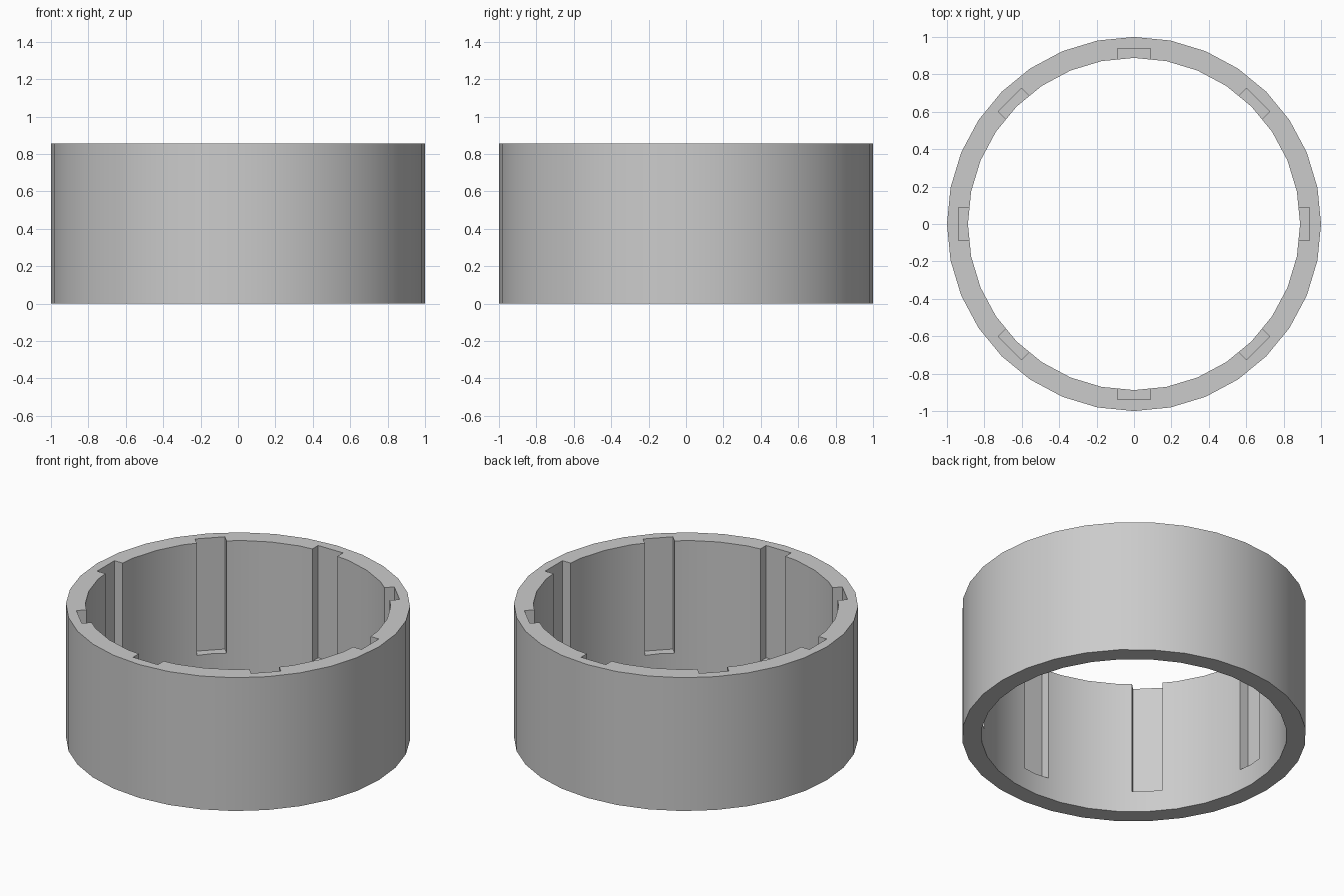
import bpy, bmesh, math
from mathutils import Matrix, Vector

SIDES, HEIGHT = 32, 0.855
OUTER, INNER = 1.0, 0.888
SLOTS, SLOT_WIDTH, SLOT_RADIUS, SLOT_FLOOR = 8, 0.176, 0.938, 0.135

cube = bpy.data.objects.get("Cube")
if cube:
    bpy.data.objects.remove(cube, do_unlink=True)

grey = bpy.data.materials.new("plain grey")
grey.use_nodes = True
colour = (0.6, 0.6, 0.6, 1)
grey.diffuse_color = colour
grey.node_tree.nodes["Principled BSDF"].inputs["Base Color"].default_value = colour


def make_object(name, bm):
    bmesh.ops.recalc_face_normals(bm, faces=bm.faces)
    mesh = bpy.data.meshes.new(name)
    bm.to_mesh(mesh)
    bm.free()
    mesh.materials.append(grey)
    obj = bpy.data.objects.new(name, mesh)
    bpy.context.collection.objects.link(obj)
    return obj


# Ring: a rectangular section swept around the vertical axis
bm = bmesh.new()
section = [(INNER, 0), (OUTER, 0), (OUTER, HEIGHT), (INNER, HEIGHT)]
loops = []
for i in range(SIDES):
    a = math.tau * i / SIDES
    loops.append([bm.verts.new((r * math.cos(a), r * math.sin(a), z)) for r, z in section])
for i, here in enumerate(loops):
    there = loops[(i + 1) % SIDES]
    for j in range(len(section)):
        k = (j + 1) % len(section)
        bm.faces.new((here[j], here[k], there[k], there[j]))
ring = make_object("slotted_ring", bm)

# Slot cutters: boxes open to the top and the inside
bm = bmesh.new()
inside, above = 0.75, 1.0
size = Vector((SLOT_RADIUS - inside, SLOT_WIDTH, above - SLOT_FLOOR))
centre = Vector(((SLOT_RADIUS + inside) / 2, 0, (above + SLOT_FLOOR) / 2))
for i in range(SLOTS):
    turn = Matrix.Rotation(math.tau * i / SLOTS, 4, 'Z')
    bmesh.ops.create_cube(bm, size=1, matrix=turn @ Matrix.Translation(centre) @ Matrix.Diagonal(size).to_4x4())
cutter = make_object("slot_cutter", bm)
cutter.hide_render = True

# Cut the slots, then discard the cutter
cut = ring.modifiers.new("slots", 'BOOLEAN')
cut.operation = 'DIFFERENCE'
cut.solver = 'EXACT'
cut.object = cutter
bpy.ops.object.select_all(action='DESELECT')
ring.select_set(True)
bpy.context.view_layer.objects.active = ring
bpy.ops.object.modifier_apply(modifier=cut.name)
bpy.data.objects.remove(cutter, do_unlink=True)

# Smooth walls with crisp rims and slot edges
bpy.ops.object.shade_smooth_by_angle(angle=math.radians(30))
